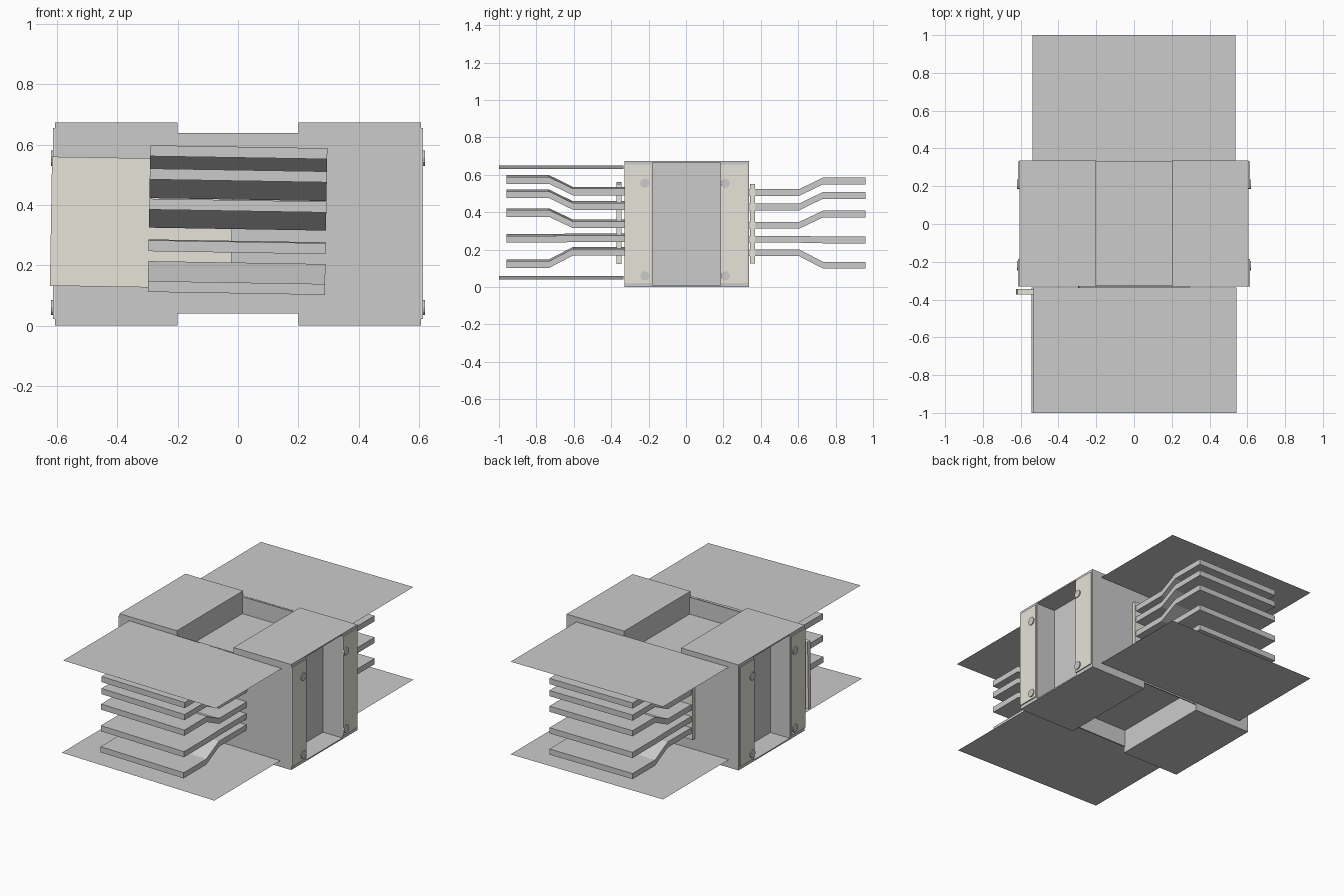
import bpy, bmesh, math
from mathutils import Vector, Matrix

if "Cube" in bpy.data.objects:
    bpy.data.objects.remove(bpy.data.objects["Cube"])

tan = bpy.data.materials.new("tan_metal")
tan.diffuse_color = (0.80, 0.77, 0.69, 1)
tan.use_nodes = True
tan.node_tree.nodes["Principled BSDF"].inputs["Base Color"].default_value = tan.diffuse_color


def finish(name, bm, mat=None):
    bmesh.ops.recalc_face_normals(bm, faces=bm.faces)
    me = bpy.data.meshes.new(name)
    bm.to_mesh(me)
    bm.free()
    ob = bpy.data.objects.new(name, me)
    bpy.context.collection.objects.link(ob)
    if mat:
        me.materials.append(mat)
    return ob


def prism(name, pts, depth, mat=None):
    """Extrude a closed outline of 3D points by a depth vector."""
    bm = bmesh.new()
    face = bm.faces.new([bm.verts.new(p) for p in pts])
    res = bmesh.ops.extrude_face_region(bm, geom=[face], use_keep_orig=True)
    moved = [g for g in res["geom"] if isinstance(g, bmesh.types.BMVert)]
    bmesh.ops.translate(bm, verts=moved, vec=Vector(depth))
    return finish(name, bm, mat)


def box(name, x0, x1, y0, y1, z0, z1, mat=None):
    pts = [(x0, y0, z0), (x1, y0, z0), (x1, y1, z0), (x0, y1, z0)]
    return prism(name, pts, (0, 0, z1 - z0), mat)


def plane(name, x, y0, y1, z):
    bm = bmesh.new()
    bm.faces.new([bm.verts.new(p) for p in
                  [(-x, y0, z), (x, y0, z), (x, y1, z), (-x, y1, z)]])
    return finish(name, bm)


def bolt(name, x0, x1, y, z):
    n, r = 12, 0.025
    pts = [(x0, y + r * math.cos(i * math.tau / n), z + r * math.sin(i * math.tau / n))
           for i in range(n)]
    return prism(name, pts, (x1 - x0, 0, 0))


# Housing: central core and thin end panels around the top and bottom recesses
F, B, X = -0.33, 0.337, 0.607
box("housing_core", -0.2, 0.2, F, B, 0.15, 0.53)
box("front_panel", -0.2, 0.2, F, F + 0.008, 0.04, 0.638)
box("rear_panel", -0.2, 0.2, B - 0.008, B, 0.04, 0.638)

# Side halves with a channel in the outer face, closed by thin caps
for s, side in ((1, "right"), (-1, "left")):
    outline = [(0.2, F), (X, F), (X, -0.18), (0.47, -0.18),
               (0.47, 0.185), (X, 0.185), (X, B), (0.2, B)]
    prism(side + "_housing", [(s * x, y, 0.008) for x, y in outline], (0, 0, 0.657))
    xs = sorted((s * 0.2, s * X))
    box(side + "_bottom_cap", *xs, F, B, 0, 0.008)
    box(side + "_top_cap", *xs, F, B, 0.665, 0.673)
    # Mounting strips with bolts
    for end, y0, y1, yb in (("front", -0.33, -0.185, -0.22), ("rear", 0.187, 0.33, 0.21)):
        xs = sorted((s * X, s * 0.614))
        box(f"{side}_{end}_strip", *xs, y0, y1, 0.022, 0.655, tan)
        for zb, lv in ((0.06, "lower"), (0.555, "upper")):
            bolt(f"{side}_{end}_{lv}_bolt", s * X, s * 0.62, yb, zb)

# Conductor bars: (inner height, outer height); the front set is tilted slightly
bars = [(0.505, 0.567), (0.428, 0.49), (0.33, 0.39), (0.255, 0.252), (0.183, 0.117)]
roll = (Matrix.Translation((0, 0, 0.34)) @ Matrix.Rotation(math.radians(0.95), 4, 'Y')
        @ Matrix.Translation((0, 0, -0.34)))
for s, end in ((1, "rear"), (-1, "front")):
    tilted = []
    lift = 0.008 if s < 0 else 0
    for i, (zi, zo) in enumerate(bars):
        path = [(0.32, zi), (0.605, zi), (0.732, zo), (0.96, zo)]
        h = 0.018
        ring = [(y, z - h) for y, z in path] + [(y, z + h) for y, z in reversed(path)]
        tilted.append(prism(f"{end}_bar_{i + 1}",
                            [(-0.295, s * y, z + lift) for y, z in ring], (0.587, 0, 0)))
    # Thin cover sheets above and below
    for z, lv in ((0.641, "upper"), (0.05, "lower")):
        tilted.append(plane(f"{end}_{lv}_sheet", 0.538, *sorted((s * 0.335, s * 1.0)), z))
    if s < 0:
        for ob in tilted:
            ob.data.transform(roll)

# Insulating clamp plates where the bars leave the housing
clamp = box("front_clamp", -0.62, -0.02, -0.372, -0.345, 0.122, 0.55, tan)
clamp.data.transform(roll)
box("rear_clamp", -0.305, 0.3, 0.343, 0.368, 0.125, 0.55, tan)
